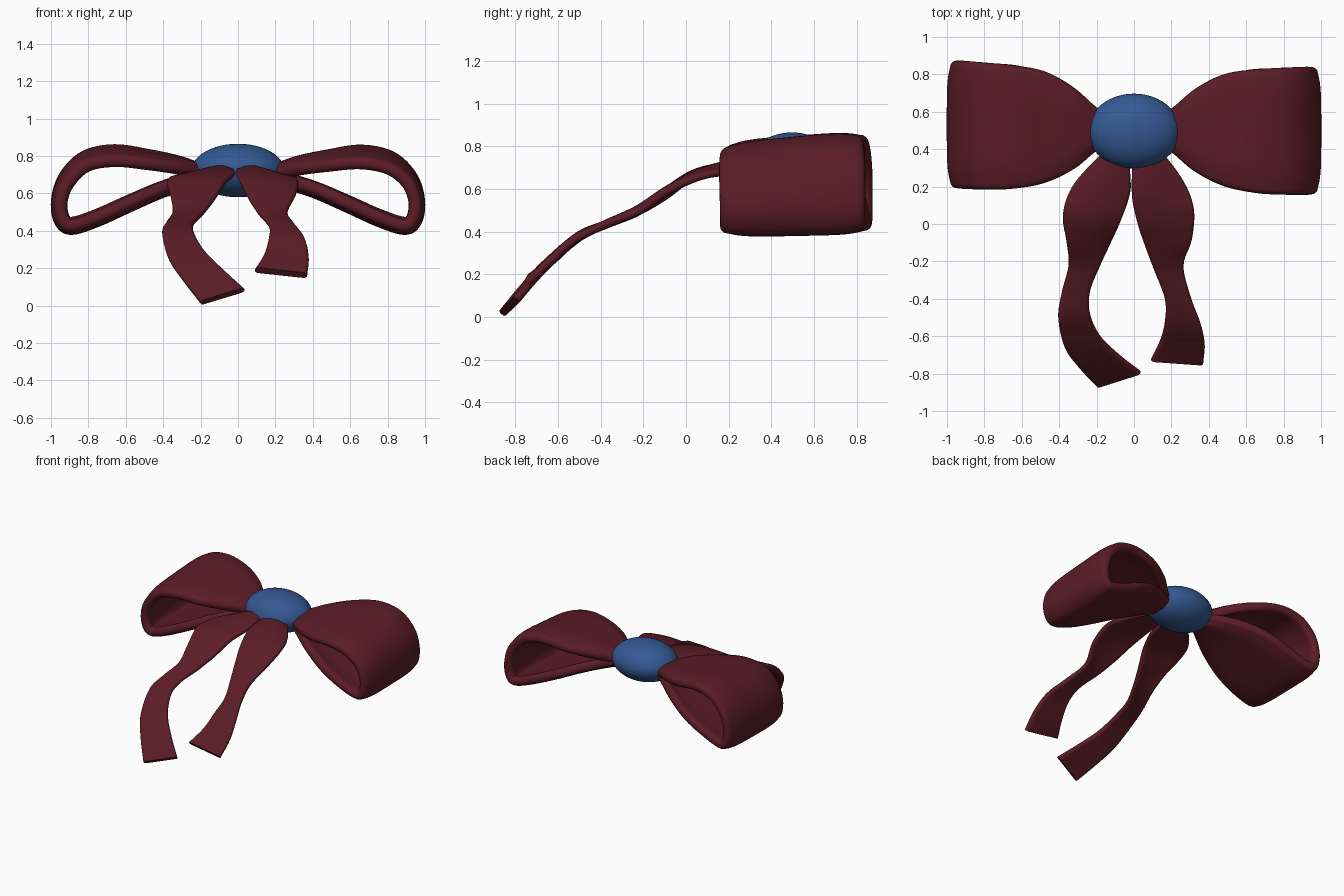
import bpy
from math import cos, sin, pi
from mathutils import Vector

if "Cube" in bpy.data.objects:
    bpy.data.objects.remove(bpy.data.objects["Cube"])


def material(name, rgb):
    m = bpy.data.materials.new(name)
    m.diffuse_color = (*rgb, 1)
    m.use_nodes = True
    m.node_tree.nodes["Principled BSDF"].inputs["Base Color"].default_value = m.diffuse_color
    return m


RED = material("burgundy", (0.105, 0.012, 0.02))
BLUE = material("blue", (0.034, 0.1, 0.29))


def spline(pts, steps=6):
    """Catmull-Rom curve through the points."""
    p = [2 * pts[0] - pts[1]] + pts + [2 * pts[-1] - pts[-2]]
    out = []
    for i in range(1, len(p) - 2):
        a, b, c, d = p[i - 1:i + 3]
        for k in range(steps):
            t = k / steps
            out.append(0.5 * (2 * b + (c - a) * t + (2 * a - 5 * b + 4 * c - d) * t * t
                              + (3 * b - a - 3 * c + d) * t ** 3))
    return out + [pts[-1]]


# Round-rimmed strip section: (position across, angle around the rim)
COLS, ARC = 16, 8
SECTION = [(1 - 2 * j / COLS, pi / 2) for j in range(COLS)]
SECTION += [(-1, pi / 2 + pi * j / ARC) for j in range(ARC)]
SECTION += [(-1 + 2 * j / COLS, -pi / 2) for j in range(COLS)]
SECTION += [(1, -pi / 2 + pi * j / ARC) for j in range(ARC)]


def ribbon(name, edge_a, edge_b, thickness, arch=0.0, curl=0.0):
    """Cloth strip between two edge curves; arch lifts the middle, curl bends the rims."""
    A = spline([Vector(p) for p in edge_a])
    B = spline([Vector(p) for p in edge_b])
    n, m = len(A), len(SECTION)
    verts, faces = [], []
    for i, (a, b) in enumerate(zip(A, B)):
        lo, hi = max(i - 1, 0), min(i + 1, n - 1)
        across = (b - a).normalized()
        normal = (A[hi] + B[hi] - A[lo] - B[lo]).cross(across).normalized()
        half = (b - a).length / 2
        h = min(thickness / 2, half * 0.6)
        fade = max(0, 1 - 1.5 * i / n)
        for q, th in SECTION:
            v = (a + b) / 2 + across * (q * (half - h) + h * cos(th))
            v += normal * (h * sin(th) + curl * abs(q) ** 5)
            v.z += arch * fade * (0.5 - q * q)
            verts.append(v)
    for i in range(n - 1):
        for j in range(m):
            k, l = i * m + j, i * m + (j + 1) % m
            faces.append((k, l, l + m, k + m))
    faces.append(tuple(reversed(range(m))))
    faces.append(tuple(range((n - 1) * m, n * m)))
    me = bpy.data.meshes.new(name)
    me.from_pydata(verts, [], faces)
    me.materials.append(RED)
    ob = bpy.data.objects.new(name, me)
    bpy.context.collection.objects.link(ob)
    bpy.context.view_layer.objects.active = ob
    ob.select_set(True)
    bpy.ops.object.mode_set(mode='EDIT')
    bpy.ops.mesh.select_all(action='SELECT')
    bpy.ops.mesh.normals_make_consistent(inside=False)
    bpy.ops.object.mode_set(mode='OBJECT')
    bpy.ops.object.shade_smooth_by_angle(angle=0.9)
    ob.select_set(False)


# Bow loops: x, front z, back z, front y, back y along the folded strip
LOOP = [
    (0.08, .70, .71, .46, .54), (0.20, .715, .732, .38, .62),
    (0.32, .745, .775, .28, .72), (0.48, .765, .812, .20, .80),
    (0.66, .778, .84, .163, .826), (0.82, .745, .805, .155, .834),
    (0.925, .66, .70, .155, .84), (0.965, .55, .57, .158, .84),
    (0.95, .45, .46, .16, .84), (0.89, .408, .422, .16, .84),
    (0.75, .452, .465, .16, .834), (0.58, .53, .54, .18, .82),
    (0.40, .61, .615, .25, .75), (0.22, .663, .668, .37, .63),
    (0.08, .69, .69, .46, .54),
]
for side, sx, dy, dz in (("right", 1, 0, 0), ("left", -1, 0.035, 0.02)):
    front = [(sx * x, yf + dy * x, zf + (dz * x if zf > .7 else 0))
             for x, zf, zb, yf, yb in LOOP]
    back = [(sx * x, yb + dy * x, zb) for x, zf, zb, yf, yb in LOOP]
    ribbon(side + "_loop", front, back, 0.07, curl=-0.018 * sx)

# Hanging tails: outer and inner edge of each strip
ribbon("left_tail",
       [(-.08, .45, .72), (-.2, .35, .71), (-.33, .2, .69), (-.38, .05, .67),
        (-.36, -.1, .59), (-.35, -.22, .5), (-.385, -.36, .44), (-.405, -.5, .385),
        (-.37, -.66, .25), (-.29, -.77, .13), (-.2, -.865, .014)],
       [(0, .42, .72), (-.02, .3, .73), (-.02, .17, .71), (-.07, .02, .66),
        (-.125, -.1, .57), (-.18, -.22, .5), (-.235, -.36, .44), (-.235, -.48, .385),
        (-.18, -.6, .29), (-.08, -.7, .19), (.035, -.79, .085)],
       0.038, 0.025)
ribbon("right_tail",
       [(.08, .45, .72), (.17, .36, .71), (.27, .22, .69), (.32, .08, .67),
        (.31, -.08, .6), (.265, -.22, .5), (.3, -.38, .435), (.355, -.53, .36),
        (.378, -.64, .26), (.37, -.745, .16)],
       [(0, .42, .72), (-.01, .3, .73), (-.01, .14, .71), (.02, 0, .65),
        (.06, -.12, .57), (.105, -.24, .5), (.165, -.4, .425), (.165, -.52, .36),
        (.14, -.62, .27), (.09, -.725, .19)],
       0.038, 0.025)

# Centre knot
bpy.ops.mesh.primitive_uv_sphere_add(segments=48, ring_count=24, radius=1,
                                     location=(0, 0.497, 0.722))
knot = bpy.context.object
knot.name = "knot"
knot.scale = (0.248, 0.2, 0.143)
knot.data.materials.append(BLUE)
knot.data.shade_smooth()
